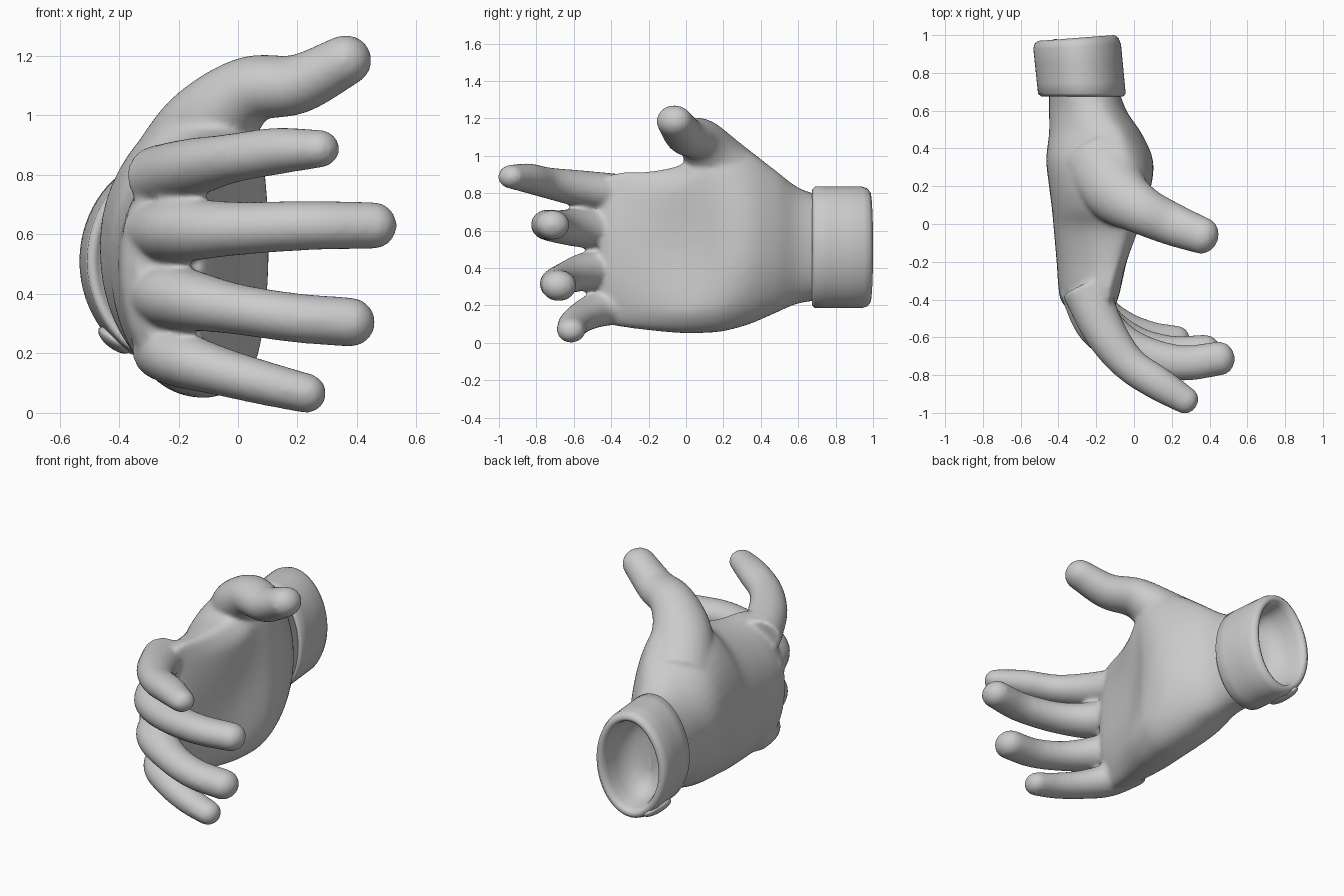
import bpy, bmesh, math
from mathutils import Vector

if "Cube" in bpy.data.objects:
    bpy.data.objects.remove(bpy.data.objects["Cube"])


def spline(points, steps):
    """Catmull-Rom interpolation of equal-length tuples."""
    p = [Vector(q) for q in points]
    p = [p[0] * 2 - p[1]] + p + [p[-1] * 2 - p[-2]]
    out = []
    for i in range(1, len(p) - 2):
        a, b, c, d = p[i - 1:i + 3]
        for k in range(steps):
            t = k / steps
            out.append(0.5 * (b * 2 + (c - a) * t + (a * 2 - b * 5 + c * 4 - d) * t * t
                              + (b * 3 - a - c * 3 + d) * t ** 3))
    return out + [p[-2]]


def loft(bm, rings):
    """Skin a list of closed rings and cap both ends."""
    vs = [[bm.verts.new(co) for co in r] for r in rings]
    n = len(vs[0])
    for a, b in zip(vs, vs[1:]):
        for i in range(n):
            j = (i + 1) % n
            bm.faces.new((a[i], a[j], b[j], b[i]))
    bm.faces.new(vs[0][::-1])
    bm.faces.new(vs[-1])


def digit(bm, points, n=24, widen=1.14):
    """Oval tapering tube through (x, y, z, radius) points with a domed tip."""
    path = spline(points, 6)
    pos = [Vector(q[:3]) for q in path]
    rad = [q[3] for q in path]
    rings = []

    def ring(c, t, r):
        u = t.cross(Vector((0, 0, 1))).normalized()
        w = u.cross(t)
        return [c + (u * widen * math.cos(2 * math.pi * i / n)
                     + w * math.sin(2 * math.pi * i / n)) * r for i in range(n)]
    for i, c in enumerate(pos):
        t = (pos[min(i + 1, len(pos) - 1)] - pos[max(i - 1, 0)]).normalized()
        rings.append(ring(c, t, rad[i]))
    for k in range(1, 7):
        a = k / 6 * math.radians(86)
        rings.append(ring(c + t * rad[-1] * math.sin(a), t, rad[-1] * math.cos(a)))
    loft(bm, rings)


def finish(bm, name):
    bmesh.ops.recalc_face_normals(bm, faces=bm.faces)
    me = bpy.data.meshes.new(name)
    bm.to_mesh(me)
    bm.free()
    ob = bpy.data.objects.new(name, me)
    bpy.context.collection.objects.link(ob)
    for p in me.polygons:
        p.use_smooth = True
    return ob


def power(v, e):
    return math.copysign(abs(v) ** e, v)


# Palm: superellipse sections (y, x min, x max, z min, z max, hollow)
SECTIONS = [
    (0.74, -0.45, -0.09, 0.23, 0.78, 0), (0.60, -0.45, -0.04, 0.21, 0.83, 0),
    (0.48, -0.45, 0.04, 0.16, 0.92, 0), (0.34, -0.465, 0.11, 0.10, 1.02, 0.01),
    (0.20, -0.45, 0.14, 0.062, 1.06, 0.05), (0.08, -0.435, 0.12, 0.052, 1.03, 0.08),
    (-0.03, -0.425, 0.08, 0.052, 0.95, 0.08), (-0.20, -0.41, 0.0, 0.067, 0.915, 0.04),
    (-0.34, -0.40, -0.06, 0.085, 0.91, 0.01), (-0.41, -0.385, -0.09, 0.10, 0.895, 0),
    (-0.46, -0.34, -0.12, 0.13, 0.86, 0)]

bm = bmesh.new()
rings = []
for y, x0, x1, z0, z1, hollow in spline(SECTIONS, 4):
    ring = []
    for i in range(48):
        a = 2 * math.pi * i / 48
        c, s = power(math.cos(a), 0.88), power(math.sin(a), 0.88)
        x = (x0 + x1) / 2 + (x1 - x0) / 2 * c
        if c > 0:
            x -= hollow * c * max(0, 1 - (s * 1.3) ** 2)
        # arch of the back: both edges lean toward the palm side
        fade = min(1, max(0, (0.7 - y) / 0.2))
        x += (0.10 if s > 0 else 0.05) * s * s * min(1, 1 - c) * fade
        ring.append(Vector((x, y, (z0 + z1) / 2 + (z1 - z0) / 2 * s)))
    rings.append(ring)
loft(bm, rings)

# Fingers and thumb, base to tip
DIGITS = [
    [(-0.265, -0.33, 0.79, .11), (-0.155, -0.57, 0.825, .098), (-0.025, -0.74, 0.855, .083),
     (0.13, -0.845, 0.88, .079), (0.275, -0.935, 0.888, .064)],
    [(-0.275, -0.33, 0.61, .11), (-0.18, -0.54, 0.615, .107), (0.0, -0.67, 0.62, .09),
     (0.24, -0.735, 0.63, .083), (0.455, -0.712, 0.63, .079)],
    [(-0.275, -0.31, 0.40, .11), (-0.19, -0.51, 0.385, .105), (-0.01, -0.63, 0.35, .086),
     (0.19, -0.685, 0.32, .083), (0.378, -0.68, 0.305, .083)],
    [(-0.25, -0.28, 0.21, .10), (-0.19, -0.46, 0.18, .095), (-0.06, -0.55, 0.14, .082),
     (0.09, -0.60, 0.10, .074), (0.23, -0.615, 0.066, .067)],
    [(-0.18, 0.34, 0.80, .18), (-0.09, 0.17, 0.97, .15), (0.04, 0.075, 1.085, .115),
     (0.20, 0.0, 1.105, .10), (0.362, -0.062, 1.185, .086)]]
for d in DIGITS:
    digit(bm, d)
hand = finish(bm, "hand")

# Fuse everything into one soft surface
m = hand.modifiers.new("fuse", 'REMESH')
m.mode = 'VOXEL'
m.voxel_size = 0.013
m.use_smooth_shade = True
m = hand.modifiers.new("soften", 'SMOOTH')
m.factor = 0.5
m.iterations = 10

# Cuff: thick rounded sleeve, profile as (y, inset)
PROFILE = [(0.74, 0.07), (0.69, 0.035), (0.675, 0.015), (0.69, 0.0), (0.75, 0.0), (0.85, 0.0),
           (0.94, 0.0), (0.97, 0.01), (0.985, 0.03), (0.975, 0.05), (0.94, 0.06),
           (0.87, 0.07), (0.80, 0.09), (0.755, 0.14), (0.74, 0.20)]
bm = bmesh.new()
rings = []
for y, inset in PROFILE:
    t = (y - 0.68) / 0.3
    ring = []
    for i in range(64):
        a = 2 * math.pi * i / 64
        c, s = math.cos(a), math.sin(a)
        ring.append(Vector((-0.275 - 0.03 * t + (0.232 - inset) * c + 0.02 * s * s * (c < 0) * -c,
                            y + 0.015 * c * t, 0.51 + (0.325 - inset) * s)))
    rings.append(ring)
loft(bm, rings)
finish(bm, "cuff")

# Overlapping fold at the lower outer corner of the cuff
bm = bmesh.new()
bmesh.ops.create_uvsphere(bm, u_segments=24, v_segments=12, radius=1)
for v in bm.verts:
    u = v.co.copy()
    v.co = Vector((-0.415 + 0.055 * u.x, 0.87 + 0.11 * u.y,
                   0.245 + 0.035 * u.z - 0.03 * u.x))
finish(bm, "cuff_fold")
